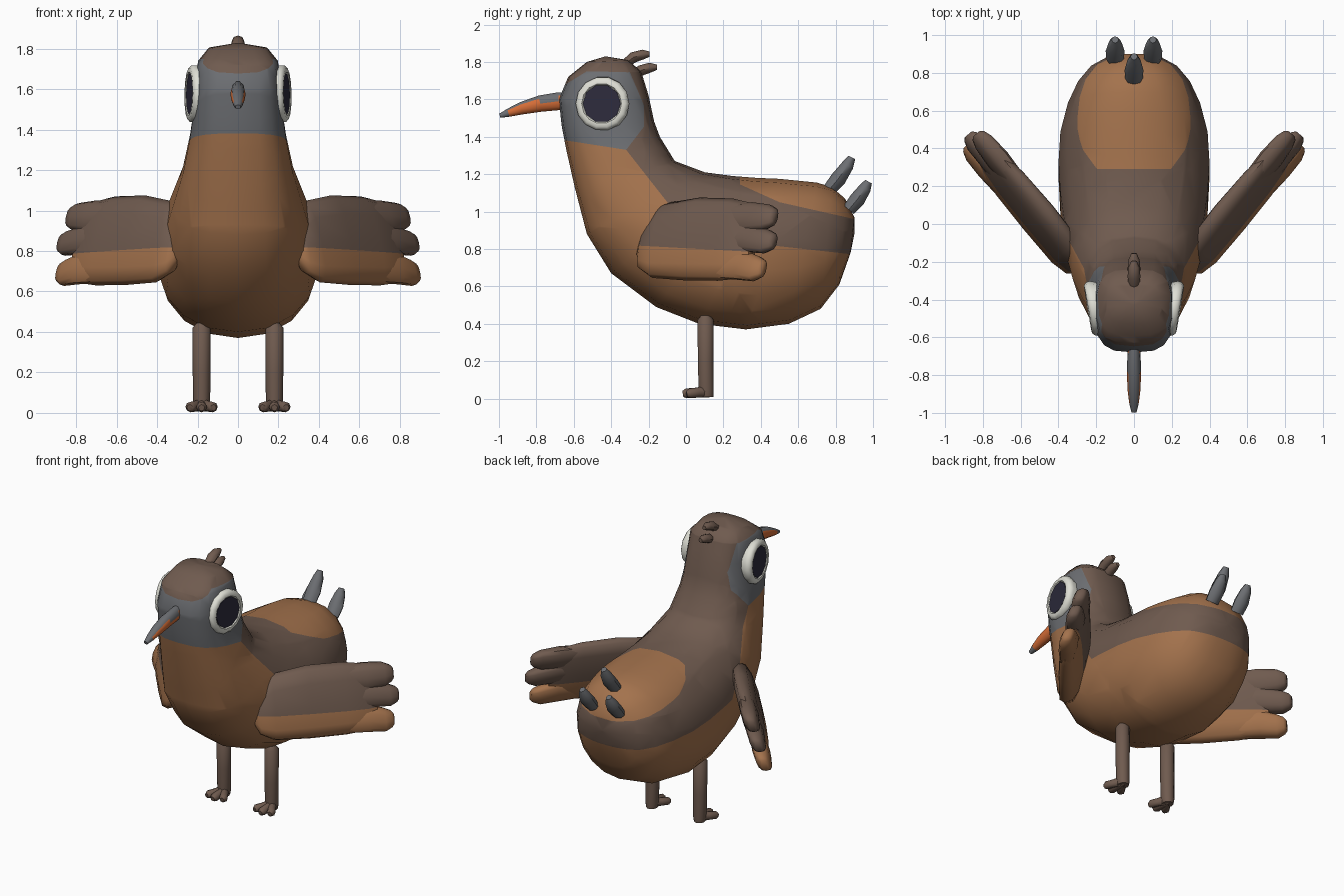
import bpy, bmesh, math
from mathutils import Vector as V

if "Cube" in bpy.data.objects:
    bpy.data.objects.remove(bpy.data.objects["Cube"])


def mat(name, rgb):
    m = bpy.data.materials.new(name)
    m.diffuse_color = (*rgb, 1)
    m.use_nodes = True
    m.node_tree.nodes["Principled BSDF"].inputs["Base Color"].default_value = m.diffuse_color
    return m


BROWN = mat("dark brown", (0.160, 0.104, 0.078))
TAN = mat("tan", (0.37, 0.170, 0.074))
GREY = mat("grey", (0.150, 0.156, 0.168))
WHITE = mat("off white", (0.74, 0.74, 0.67))
DARK = mat("near black", (0.026, 0.024, 0.045))
ORANGE = mat("orange", (0.66, 0.152, 0.038))


def loft(name, rings, mats, rule=None, cuts=(), angle=50):
    """Skin a list of equal rings, slice along colour borders, colour faces by rule."""
    bm = bmesh.new()
    vs = [[bm.verts.new(p) for p in r] for r in rings]
    n = len(rings[0])
    for a, b in zip(vs, vs[1:]):
        for i in range(n):
            j = (i + 1) % n
            bm.faces.new((a[i], a[j], b[j], b[i]))
    bm.faces.new(vs[0][::-1])
    bm.faces.new(vs[-1])
    bmesh.ops.remove_doubles(bm, verts=bm.verts[:], dist=0.0005)
    bmesh.ops.recalc_face_normals(bm, faces=bm.faces[:])
    for co, no in cuts:
        bmesh.ops.bisect_plane(bm, geom=bm.verts[:] + bm.edges[:] + bm.faces[:],
                               dist=0.0005, plane_co=co, plane_no=no)
    if rule:
        for f in bm.faces:
            f.material_index = rule(f.calc_center_median())
    me = bpy.data.meshes.new(name)
    bm.to_mesh(me)
    bm.free()
    for m in mats:
        me.materials.append(m)
    ob = bpy.data.objects.new(name, me)
    bpy.context.collection.objects.link(ob)
    bpy.ops.object.select_all(action='DESELECT')
    ob.select_set(True)
    bpy.context.view_layer.objects.active = ob
    bpy.ops.object.shade_smooth_by_angle(angle=math.radians(angle))
    return ob


def oval(c, a, b, n=8, p=1.0):
    """Closed ring round c with half axes a and b; p below 1 makes it squarer."""
    def sp(t):
        return math.copysign(abs(t) ** p, t) if abs(t) > 1e-6 else 0
    ts = [2 * math.pi * i / n for i in range(n)]
    return [c + a * sp(math.cos(t)) + b * sp(math.sin(t)) for t in ts]


def tube(name, pts, mats, n=8, rule=None):
    """Tapered tube; each point is x, y, z, half width, half height."""
    cs = [V(p[:3]) for p in pts]
    rings = []
    for i, p in enumerate(pts):
        d = (cs[min(i + 1, len(cs) - 1)] - cs[max(i - 1, 0)]).normalized()
        side = (V((1, 0, 0)) - d * d.x).normalized()
        rings.append(oval(cs[i], side * p[3], d.cross(side) * p[4], n))
    return loft(name, rings, mats, rule)


# Body, neck and head: back point y z, front point y z, half width, squareness
sections = [
    (-.43, 1.83, -.43, 1.83, 0, 1), (-.31, 1.81, -.53, 1.80, .145, .7),
    (-.24, 1.75, -.63, 1.72, .20, .65), (-.20, 1.62, -.68, 1.60, .21, .65),
    (-.17, 1.48, -.665, 1.46, .225, .7), (-.14, 1.40, -.64, 1.33, .24, .75),
    (-.06, 1.27, -.595, 1.13, .275, .8), (.10, 1.21, -.53, .88, .33, .85),
    (.25, 1.19, -.40, .67, .37, .9), (.38, 1.18, -.16, .49, .395, .9),
    (.50, 1.175, .07, .40, .405, .9), (.60, 1.165, .32, .37, .395, .9),
    (.70, 1.155, .55, .40, .355, .9), (.78, 1.13, .72, .48, .30, .9),
    (.85, 1.07, .82, .61, .23, .9), (.90, .97, .88, .78, .13, .9),
    (.90, .88, .90, .88, 0, 1)]
rings = []
for ya, za, yb, zb, w, p in sections:
    A, B = V((0, ya, za)), V((0, yb, zb))
    rings.append(oval((A + B) / 2, (A - B) / 2, V((w, 0, 0)), 18, p))

# Colour borders as side-on lines y1 z1 y2 z2
borders = dict(
    chin=(-.64, 1.38, -.32, 1.33), neck=(-.32, 1.33, -.10, 1.05),
    flank=(0, .87, .9, .77), brow=(-.66, 1.67, -.53, 1.75),
    crown=(-.53, 1.75, -.30, 1.745), temple=(-.30, 1.745, -.23, 1.58),
    cheek=(-.32, 1.33, -.22, 1.46), rump=(.3, 1.14, .5, 1.05),
    tail=(.5, 1.05, .9, .96))
cuts = [(V((0, a, b)), V((0, b - d, c - a))) for a, b, c, d in borders.values()]
cuts += [(V((0, .29, 0)), V((0, 1, 0))), (V((0, -.225, 0)), V((0, 1, 0)))]


def over(key, c):
    y1, z1, y2, z2 = borders[key]
    return c.z > z1 + (c.y - y1) * (z2 - z1) / (y2 - y1)


def body_colour(c):
    if over("chin", c) and c.y < -.225:
        top = over("brow", c) or over("crown", c) or over("temple", c)
        return 2 if over("cheek", c) and not top else 0
    if c.y > .29 and over("rump", c) and over("tail", c):
        return 1
    return 0 if over("neck", c) and over("flank", c) else 1


loft("body", rings, [BROWN, TAN, GREY], body_colour, cuts, 60)

# Beak with orange lower sides
tube("beak", [(0, -.60, 1.59, .03, .05), (0, -.68, 1.59, .034, .05),
              (0, -.78, 1.577, .038, .046), (0, -.88, 1.552, .034, .035),
              (0, -.95, 1.528, .025, .023), (0, -.995, 1.512, .014, .012)],
     [GREY, ORANGE], 10,
     lambda c: int(-.92 < c.y and c.z < 1.60 + .16 * (c.y + .68) + .005))

# Crest tufts
for nm, y, z in (("upper_tuft", -.34, 1.80), ("lower_tuft", -.30, 1.73)):
    tube(nm, [(0, y, z - .02, .026, .022), (0, y + .06, z + .025, .034, .029),
              (0, y + .11, z + .04, .030, .026), (0, y + .145, z + .042, .014, .014)],
         [BROWN])

# Tail feathers
for nm, x, y, z in (("middle", 0, .76, 1.11), ("left", -.1, .87, 1.01),
                    ("right", .1, .87, 1.01)):
    k = .92 if x else 1.1
    tube(nm + "_tail_feather",
         [(x, y, z, .046, .035), (x, y + .05 * k, z + .06 * k, .05, .042),
          (x, y + .095 * k, z + .125 * k, .036, .033),
          (x, y + .115 * k, z + .163 * k, .018, .02)], [GREY])


def wing_ring(sx, s, z0, z1, t):
    """Upright slice of a swept wing at span s; lower edge leans outward."""
    def at(z, m):
        m += .363 + (.87 - z) * .28
        return V((sx * (.64 * s + .77 * m), .77 * s - .64 * m, z))
    zc = (z0 + z1) / 2
    c = at(zc, 0)
    return oval(c, at(z1, 0) - c, at(zc, t) - c, 12, .75)


slab = [(0, .75, .87, .025), (.03, .69, .95, .05), (.12, .645, 1.045, .068),
        (.35, .632, 1.075, .07), (.58, .63, 1.07, .064), (.72, .642, 1.045, .05),
        (.78, .66, 1.02, .03)]
fingers = [("upper", .97, .97, .90, .08, BROWN), ("middle", .86, .84, .925, .075, BROWN),
           ("lower", .715, .695, .885, .08, TAN)]

for sx, side in ((-1, "left"), (1, "right")):
    # Wing and its three feather tips
    loft(side + "_wing", [wing_ring(sx, *q) for q in slab], [BROWN, TAN],
         lambda c: int(c.z < .815 - .055 * (c.y + .2)),
         [(V((0, -.2, .815)), V((0, .055, 1)))], 60)
    for nm, za, zb, tip, h, m in fingers:
        prof = [(.55, za, h * .9, .045), (.72, za, h, .055),
                (tip - .06, zb, h * .85, .048), (tip - .015, zb, h * .6, .035),
                (tip, zb, h * .4, .02)]
        loft(f"{side}_{nm}_wing_feather",
             [wing_ring(sx, s, z - k, z + k, t) for s, z, k, t in prof], [m])

    # Eye: white rim with a dark disc set in it
    nrm = V((sx, -.17, .02)).normalized()
    fwd = V((0, 0, 1)).cross(nrm).normalized()
    up = nrm.cross(fwd)
    base = V((sx * .218, -.447, 1.577))
    loft(side + "_eye", [oval(base + nrm * h, fwd * r, up * r, 14) for r, h in
                         ((.13, -.05), (.145, -.01), (.143, .012), (.128, .026),
                          (.108, .026), (.10, .016))], [WHITE])
    loft(side + "_pupil", [oval(base + nrm * h, fwd * r, up * r, 10) for r, h in
                           ((.102, .014), (.102, .022))], [DARK])

    # Leg and toes
    x = sx * .18
    tube(side + "_leg", [(x, .105, .445, .025, .025), (x, .105, .42, .045, .045),
                         (x, .105, .2, .044, .044), (x, .108, .04, .042, .042),
                         (x, .108, .008, .035, .04)], [BROWN], 10)
    for nm, dx in (("inner", -sx * .055), ("middle", 0), ("outer", sx * .055)):
        e = 0 if dx else .02
        tube(f"{side}_{nm}_toe",
             [(x, .12, .04, .026, .034), (x + dx * .6, .06, .032, .024, .027),
              (x + dx, .02 - e, .028, .027, .026), (x + dx * 1.05, .003 - e, .025, .015, .016)],
             [BROWN])
